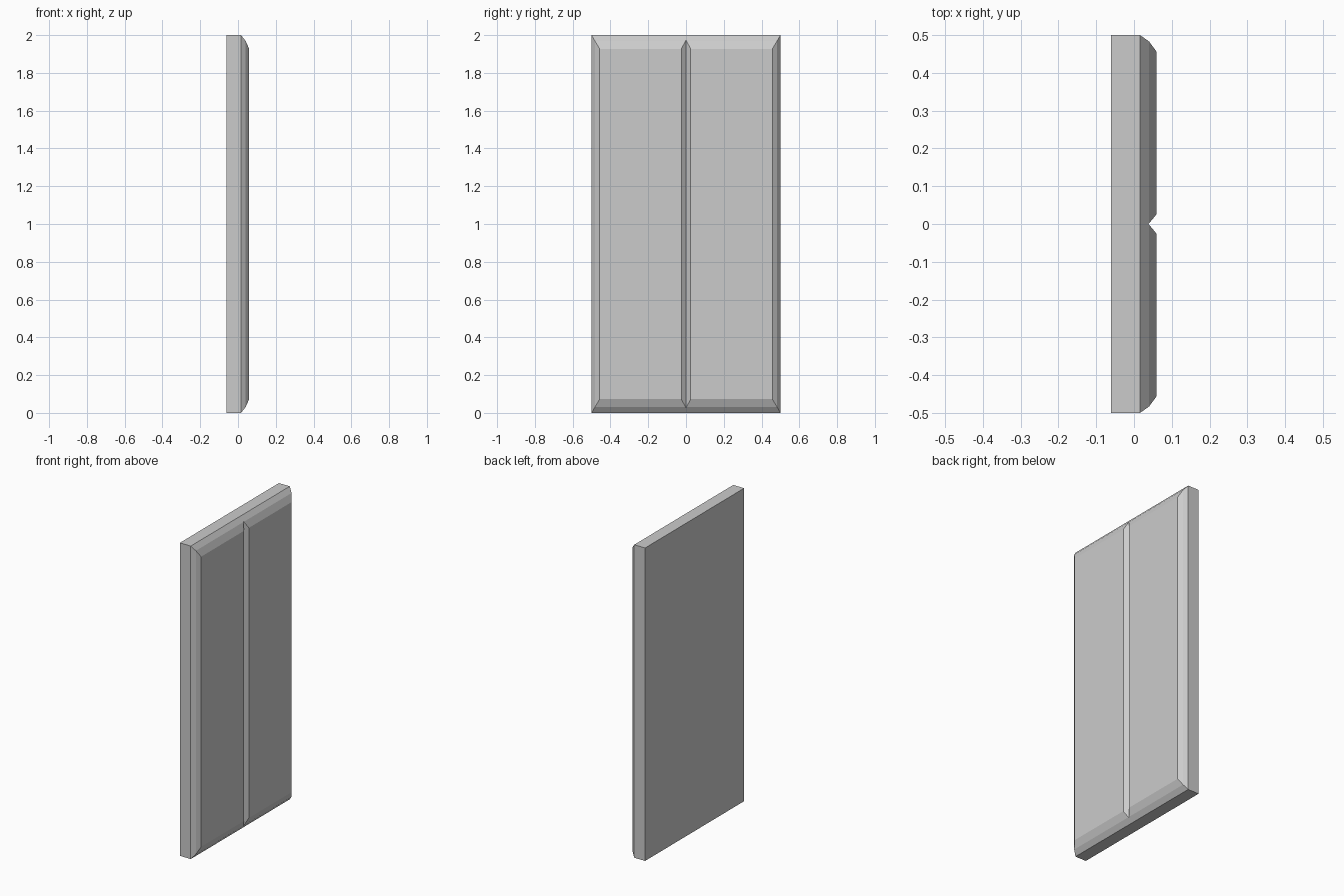
import bpy, bmesh

if "Cube" in bpy.data.objects:
    bpy.data.objects.remove(bpy.data.objects["Cube"])


def make_object(name, bm):
    bmesh.ops.recalc_face_normals(bm, faces=bm.faces[:])
    mesh = bpy.data.meshes.new(name)
    bm.to_mesh(mesh)
    bm.free()
    obj = bpy.data.objects.new(name, mesh)
    bpy.context.collection.objects.link(obj)
    return obj


def loft(name, rings):
    """Join matching closed rings of points and cap both ends."""
    bm = bmesh.new()
    loops = [[bm.verts.new(p) for p in ring] for ring in rings]
    n = len(loops[0])
    for a, b in zip(loops, loops[1:]):
        for i in range(n):
            j = (i + 1) % n
            bm.faces.new((a[i], a[j], b[j], b[i]))
    bm.faces.new(loops[0])
    bm.faces.new(loops[-1])
    return make_object(name, bm)


# Panel: flat back, rounded two-step edge on the +x face
# Steps are (x, side inset, top and bottom inset)
steps = [(-0.061, 0, 0), (0.016, 0, 0), (0.04, 0.017, 0.03), (0.059, 0.043, 0.073)]
rings = []
for x, iy, iz in steps:
    y, z0, z1 = 0.5 - iy, iz, 2 - iz
    rings.append([(x, -y, z0), (x, y, z0), (x, y, z1), (x, -y, z1)])
panel = loft("panel", rings)

# V-shaped groove down the middle of the face
tip, face, out, half = 0.0385, 0.059, 0.1, 0.025
wide = half * (out - tip) / (face - tip)
cutter = loft("groove_cutter", [
    [(tip, 0, z), (out, wide, z), (out, -wide, z)] for z in (-0.2, 2.2)])
cutter.hide_render = True
cutter.hide_viewport = True

groove = panel.modifiers.new("groove", 'BOOLEAN')
groove.operation = 'DIFFERENCE'
groove.solver = 'EXACT'
groove.object = cutter
